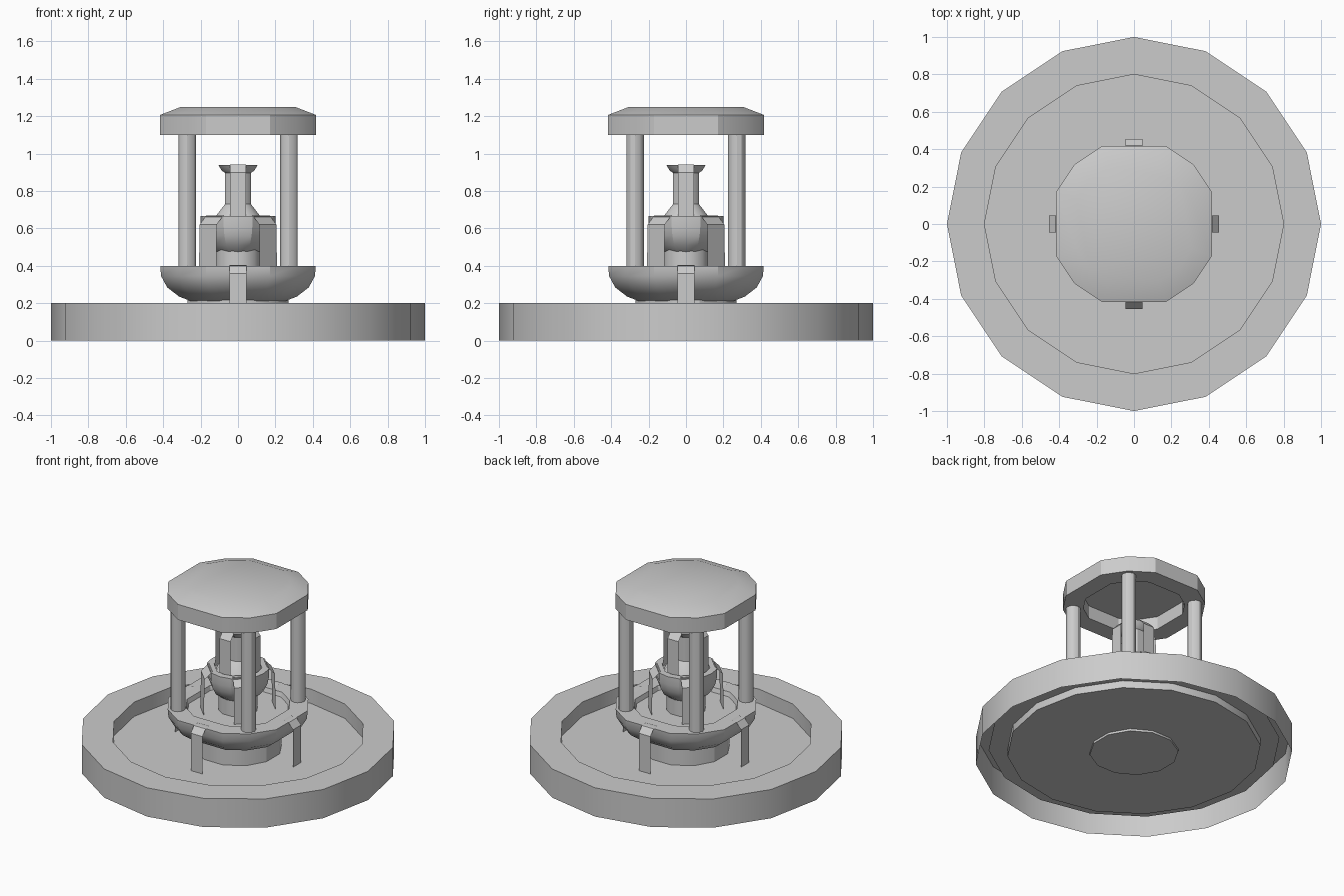
import bpy, bmesh
from math import radians, cos, sin

if "Cube" in bpy.data.objects:
    bpy.data.objects.remove(bpy.data.objects["Cube"])

ROUND16 = [22.5 * i for i in range(16)]
ROUND12 = [30 * i for i in range(12)]
ROUND8 = [22.5 + 45 * i for i in range(8)]
# sixteen-sided outline with the four axis corners cut flat
CUT12 = [90 * q + a for q in range(4) for a in (22.5, 45, 67.5)]


def finish(name, bm, recalc=True):
    if recalc:
        bmesh.ops.recalc_face_normals(bm, faces=bm.faces)
    me = bpy.data.meshes.new(name)
    bm.to_mesh(me)
    bm.free()
    for p in me.polygons:
        p.use_smooth = True
    me.set_sharp_from_angle(angle=radians(30))
    ob = bpy.data.objects.new(name, me)
    bpy.context.collection.objects.link(ob)
    return ob


def lathe(name, profile, angles, turn=0, cap_start=False, cap_end=False, at=(0, 0)):
    """Sweep an (r, z) profile round a list of angles."""
    bm = bmesh.new()
    rings = [[bm.verts.new((at[0] + r * cos(radians(a + turn)),
                            at[1] + r * sin(radians(a + turn)), z)) for a in angles]
             for r, z in profile]
    n = len(angles)
    for a, b in zip(rings, rings[1:]):
        for i in range(n):
            bm.faces.new((a[i], a[(i + 1) % n], b[(i + 1) % n], b[i]))
    if cap_start:
        bm.faces.new(rings[0][::-1])
    if cap_end:
        bm.faces.new(rings[-1])
    return finish(name, bm)


def streams(name, path, width, turn):
    """Four thin falling sheets that follow an (r, z) path."""
    for k in range(4):
        t = radians(turn + 90 * k)
        bm = bmesh.new()
        rows = [[bm.verts.new((r * cos(t) - s * sin(t), r * sin(t) + s * cos(t), z))
                 for s in (-width / 2, width / 2)] for r, z in path]
        for a, b in zip(rows, rows[1:]):
            bm.faces.new((a[0], b[0], b[1], a[1]))
        finish(f"{name}_{k + 1}", bm, False)


# ground basin, hollow underneath, with its water surface
lathe("basin", [(1, 0), (1, .2), (.8, .2), (.8, .05)], ROUND16, cap_end=True)
lathe("basin_water", [(.92, .1)], ROUND16, cap_end=True)

# pedestal and large bowl
lathe("pedestal", [(.28, .035), (.28, .24)], ROUND12, 15, True, True)
lathe("large_bowl", [(.24, .2), (.34, .235), (.41, .285), (.445, .345), (.45, .4),
                     (.33, .4), (.31, .34)], CUT12, 0, True)
lathe("large_bowl_water", [(.33, .37)], CUT12, cap_end=True)
streams("large_bowl_stream", [(.3, .375), (.38, .405), (.42, .4), (.455, .36), (.455, .1)],
        .09, 0)

# middle column and bowl, turned to the diagonals
lathe("middle_column", [(.125, .33), (.125, .49)], ROUND12, 15, True, True)
lathe("middle_bowl", [(.115, .47), (.165, .51), (.19, .56), (.2, .61), (.2, .667),
                      (.155, .667), (.145, .62)], CUT12, 45, True)
lathe("middle_bowl_water", [(.155, .645)], CUT12, 45, cap_end=True)
streams("middle_bowl_stream", [(.14, .65), (.175, .67), (.225, .62), (.23, .37)], .13, 45)

# flared stem and top bowl
lathe("stem", [(.14, .64), (.125, .67), (.075, .73), (.075, .9)], CUT12, 0, True, True)
lathe("top_bowl", [(.065, .89), (.095, .91), (.114, .94), (.09, .94), (.08, .92)],
      CUT12, 0, True)
lathe("top_bowl_water", [(.09, .93)], CUT12, cap_end=True)
streams("top_bowl_stream", [(.07, .932), (.105, .942), (.143, .9), (.145, .64)], .085, 0)

# four pillars on the diagonals
for i, (x, y) in enumerate(((1, 1), (-1, 1), (-1, -1), (1, -1))):
    lathe(f"pillar_{i + 1}", [(.047, .38), (.047, 1.12)], [30 * j for j in range(12)], 0,
          True, True, (.272 * x, .272 * y))

# roof with a recessed underside
lathe("roof", [(.32, 1.19), (.32, 1.1), (.45, 1.1), (.45, 1.207), (.335, 1.248)],
      CUT12, 0, True, True)
